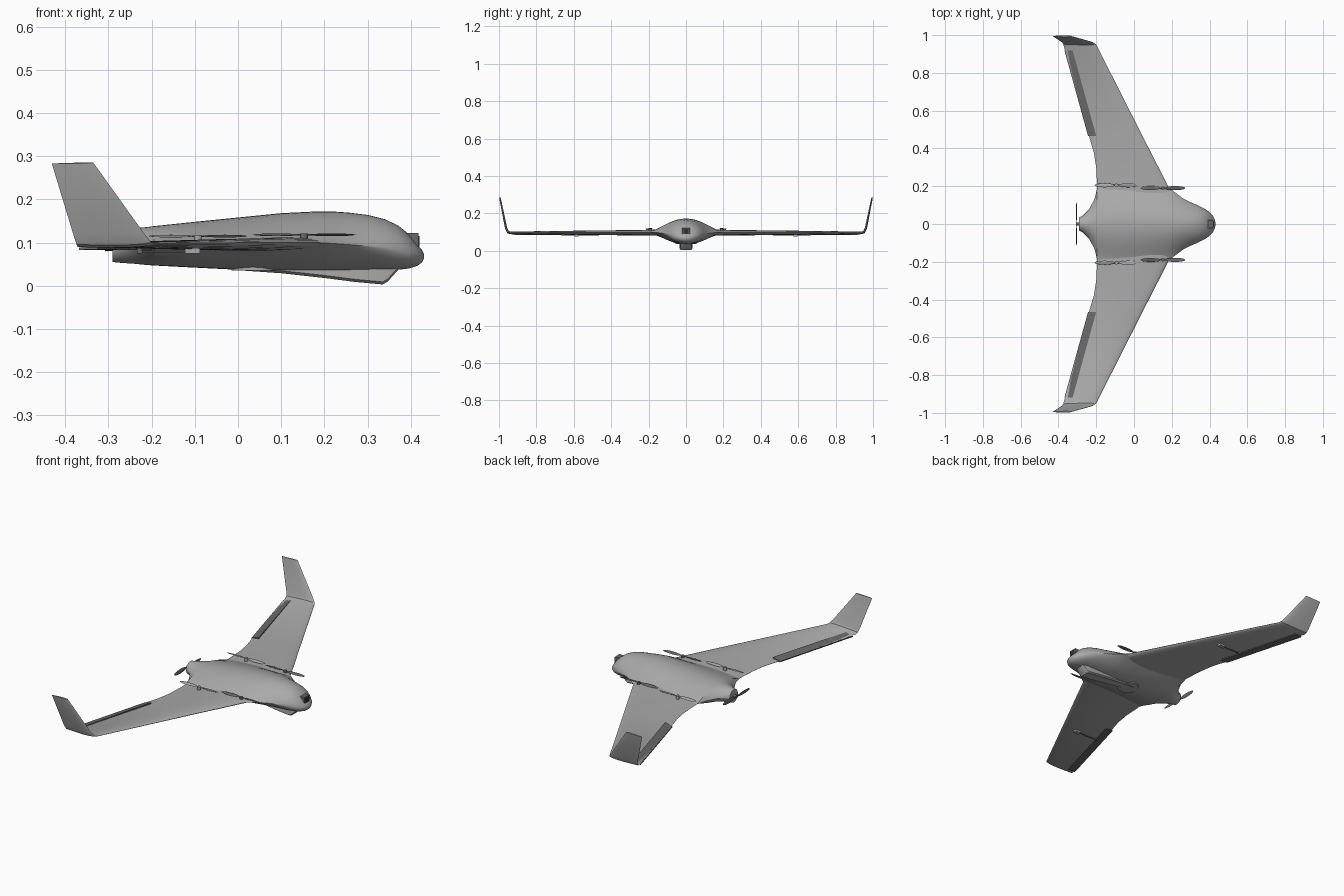
import bpy, bmesh, math
from mathutils import Matrix, Vector

if "Cube" in bpy.data.objects:
    bpy.data.objects.remove(bpy.data.objects["Cube"], do_unlink=True)


def material(name, v):
    m = bpy.data.materials.new(name)
    m.use_nodes = True
    m.diffuse_color = (v, v, v, 1)
    m.node_tree.nodes["Principled BSDF"].inputs["Base Color"].default_value = (v, v, v, 1)
    return m


GREY = material("light grey skin", 0.40)
DARK = material("dark grey trim", 0.14)
BLACK = material("black lens", 0.03)


def finish(bm, name, mat, mirror=False, angle=35):
    bmesh.ops.recalc_face_normals(bm, faces=bm.faces)
    me = bpy.data.meshes.new(name)
    bm.to_mesh(me)
    bm.free()
    ob = bpy.data.objects.new(name, me)
    bpy.context.collection.objects.link(ob)
    me.materials.append(mat)
    bpy.ops.object.select_all(action='DESELECT')
    ob.select_set(True)
    bpy.context.view_layer.objects.active = ob
    bpy.ops.object.shade_smooth_by_angle(angle=math.radians(angle))
    if mirror:
        mod = ob.modifiers.new("other side", 'MIRROR')
        mod.use_axis = (False, True, False)
        mod.use_mirror_merge = False
    return ob


def loft(rings):
    """Skin closed rings of equal length and cap both ends."""
    bm = bmesh.new()
    vs = [[bm.verts.new(p) for p in r] for r in rings]
    n = len(vs[0])
    for a, b in zip(vs, vs[1:]):
        for i in range(n):
            j = (i + 1) % n
            bm.faces.new((a[i], a[j], b[j], b[i]))
    bm.faces.new(vs[0])
    bm.faces.new(vs[-1])
    return bm


def add_box(bm, c, s):
    bmesh.ops.create_cube(bm, size=1, matrix=Matrix.Translation(c) @ Matrix.Diagonal((*s, 1)))


def add_cyl(bm, c, r, h, rot=Matrix(), seg=20):
    bmesh.ops.create_cone(bm, cap_ends=True, segments=seg, radius1=r, radius2=r, depth=h,
                          matrix=Matrix.Translation(c) @ rot)


# Fuselage: x, half width, top, bottom, middle height, flare power of the section
STATIONS = [
    (-.29, .035, .125, .055, .090, 1.0), (-.27, .045, .129, .053, .09, 1.3),
    (-.24, .075, .133, .051, .090, 1.8), (-.21, .130, .136, .048, .09, 2.6),
    (-.195, .19, .138, .047, .090, 3.0), (-.10, .205, .148, .042, .095, 3),
    (0, .205, .158, .037, .10, 3), (.10, .20, .168, .034, .10, 3),
    (.18, .195, .172, .033, .10, 3), (.22, .165, .172, .033, .098, 2.5),
    (.26, .135, .169, .033, .095, 2), (.30, .115, .164, .034, .092, 1.6),
    (.34, .098, .154, .035, .088, 1.3), (.37, .083, .140, .037, .083, 1.1),
    (.395, .067, .120, .040, .077, 1), (.415, .048, .095, .046, .072, 1),
    (.426, .028, .083, .054, .069, 1), (.431, .010, .073, .064, .068, 1)]


def body_ring(x, w, top, bot, mid, p, n=56):
    ring = []
    for i in range(n):
        a = 2 * math.pi * i / n
        s = math.sin(a)
        h = (top - mid) if s > 0 else (bot - mid)
        ring.append((x, w * math.cos(a), mid + h * abs(s) ** p))
    return ring


finish(loft([body_ring(*s) for s in STATIONS]), "fuselage", GREY)


# Wings with upturned winglets: y, leading x, trailing x, leading z, trailing z, thickness, tilt
def foil_ring(y, xl, xt, zl, zt, t, tilt, n=14):
    def half(c):
        return 5 * t * (.2969 * c ** .5 - .126 * c - .3516 * c * c + .2843 * c ** 3 - .1015 * c ** 4)
    cs = [(1 - math.cos(math.pi * i / n)) / 2 for i in range(n + 1)]
    pts = [(c, half(c)) for c in reversed(cs)] + [(c, -half(c)) for c in cs[1:]]
    k = math.radians(tilt)
    return [(xl + (xt - xl) * c, y - h * math.sin(k), zl + (zt - zl) * c + h * math.cos(k))
            for c, h in pts]


WING = [(.10, .225, -.188, .100, .090, .032, 0), (.20, .18, -.195, .100, .089, .030, 0),
        (.30, .13, -.200, .100, .088, .027, 0), (.38, .089, -.213, .100, .088, .025, 0),
        (.47, .043, -.240, .100, .088, .023, 0), (.94, -.195, -.371, .098, .090, .013, 0),
        (.952, -.202, -.374, .102, .096, .013, 35), (.962, -.218, -.381, .122, .118, .012, 75),
        (.995, -.335, -.431, .285, .283, .008, 78)]
finish(loft([foil_ring(*s) for s in WING]), "wings", GREY, True)


# Elevons on the outer trailing edges
def elevon_ring(y, xh, xt, h):
    return [(xh, y, .092 + h), (xt, y, .088), (xt, y, .083), (xh, y, .090 - h)]


finish(loft([elevon_ring(.465, -.200, -.243, .0085), elevon_ring(.918, -.325, -.368, .0055)]),
       "elevons", DARK, True)

# Control horns, pushrods and servo covers below the wings
bm = bmesh.new()
add_box(bm, (-.105, .585, .083), (.035, .022, .016))
finish(bm, "servo_covers", GREY, True)
bm = bmesh.new()
add_box(bm, (-.17, .585, .079), (.11, .004, .004))
add_box(bm, (-.228, .585, .082), (.012, .005, .014))
finish(bm, "pushrods", DARK, True)


# Belly pod: x, half width, bottom
def pod_ring(x, w, bot):
    return [(x, -w, .06), (x, -w, bot + .006), (x, -w + .008, bot),
            (x, w - .008, bot), (x, w, bot + .006), (x, w, .06)]


POD = [(.0, .026, .036), (.10, .030, .029), (.20, .033, .018), (.27, .034, .009),
       (.335, .033, .003), (.347, .031, .010), (.37, .026, .036)]
finish(loft([pod_ring(*s) for s in POD]), "belly_pod", GREY, angle=25)

# Round belly hatch
bm = bmesh.new()
add_cyl(bm, (.04, 0, .039), .055, .008, seg=36)
finish(bm, "belly_hatch", GREY)

# Nose camera: dark housing with a lens
bm = bmesh.new()
add_box(bm, (.395, 0, .102), (.045, .042, .040))
finish(bm, "nose_camera", DARK)
bm = bmesh.new()
add_box(bm, (.417, 0, .103), (.006, .026, .024))
finish(bm, "camera_lens", BLACK)


# Two-bladed propellers; blades run along local x, shaft along local z
def propeller(name, centre, radius, mat, rot=Matrix(), mirror=False, shaft=.02):
    bm = bmesh.new()
    base = Matrix.Translation(centre) @ rot
    for side in (-1, 1):
        m = (base @ Matrix.Translation((side * radius * .54, 0, 0))
             @ Matrix.Rotation(side * math.radians(12), 4, 'X')
             @ Matrix.Diagonal((radius * .46, .011, .0022, 1)))
        bmesh.ops.create_uvsphere(bm, u_segments=16, v_segments=8, radius=1, matrix=m)
    m = base @ Matrix.Diagonal((radius * .2, .004, .002, 1))
    bmesh.ops.create_uvsphere(bm, u_segments=12, v_segments=6, radius=1, matrix=m)
    add_cyl(bm, Vector(centre) + rot.to_3x3() @ Vector((0, 0, -shaft / 2 + .003)), .009, shaft, rot)
    finish(bm, name, mat, mirror)


propeller("front_lift_propellers", (.153, .19, .118), .119, DARK, mirror=True)
propeller("rear_lift_propellers", (-.093, .205, .115), .115, GREY, mirror=True)
to_tail = Matrix.Rotation(math.radians(90), 4, 'Z') @ Matrix.Rotation(math.radians(-90), 4, 'X')
to_tail = Matrix(((0, 0, -1, 0), (1, 0, 0, 0), (0, -1, 0, 0), (0, 0, 0, 1)))
propeller("pusher_propeller", (-.305, 0, .09), .117, DARK, rot=to_tail, shaft=.03)
